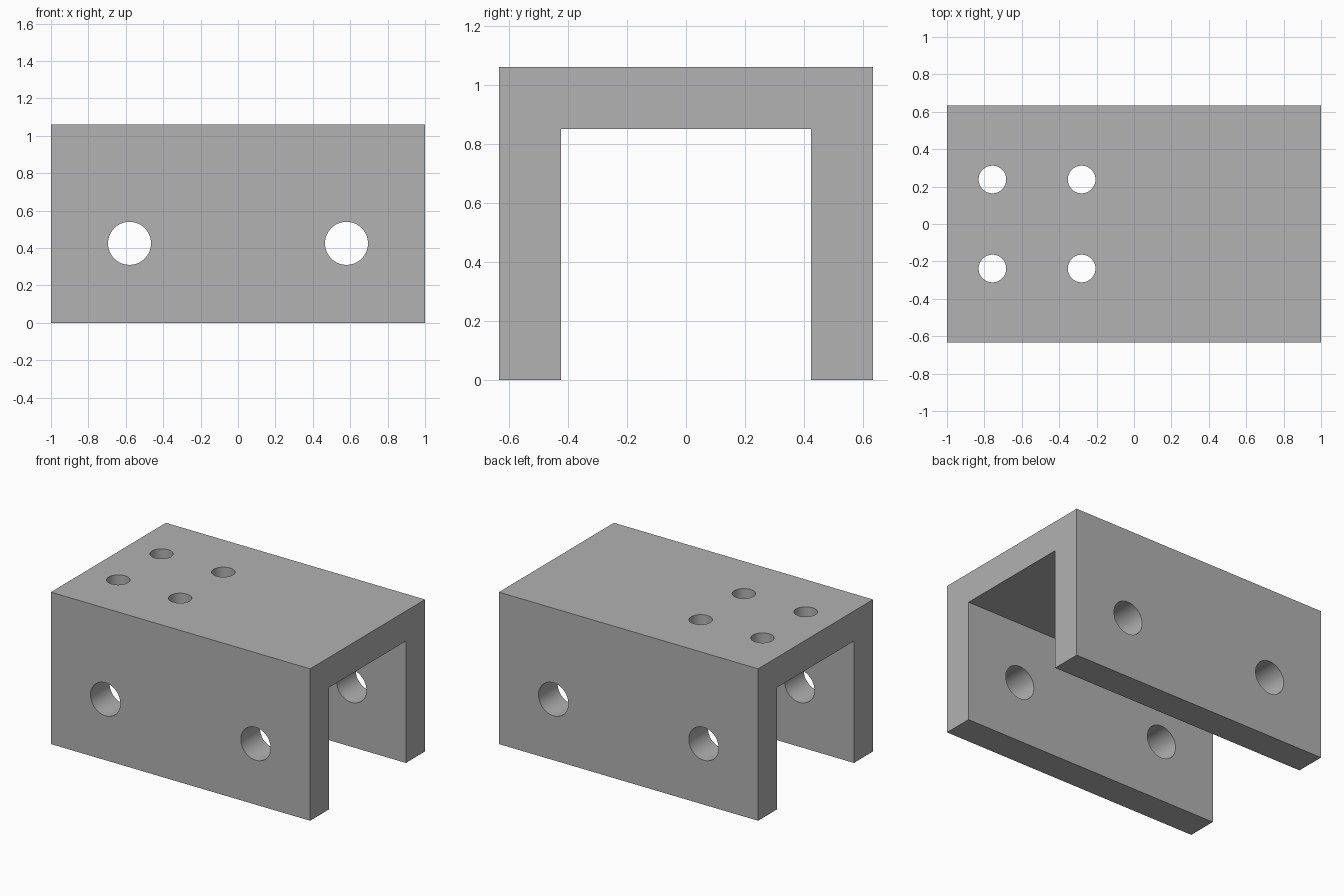
import bpy
import bmesh
from math import pi
from mathutils import Matrix, Vector

cube = bpy.data.objects.get("Cube")
if cube:
    bpy.data.objects.remove(cube, do_unlink=True)

LENGTH, HALF_DEPTH, HEIGHT = 2.0, 0.633, 1.06
INNER, CEILING = 0.423, 0.85

grey = bpy.data.materials.new("plain_grey")
grey.use_nodes = True
colour = (0.445, 0.445, 0.445, 1)
grey.diffuse_color = colour
grey.node_tree.nodes["Principled BSDF"].inputs["Base Color"].default_value = colour


def make_object(name, bm):
    bmesh.ops.recalc_face_normals(bm, faces=bm.faces)
    mesh = bpy.data.meshes.new(name)
    bm.to_mesh(mesh)
    bm.free()
    mesh.materials.append(grey)
    obj = bpy.data.objects.new(name, mesh)
    bpy.context.collection.objects.link(obj)
    return obj


def add_drill(bm, centre, radius, depth, rotation):
    bmesh.ops.create_cone(bm, cap_ends=True, segments=64, radius1=radius, radius2=radius,
                          depth=depth, matrix=Matrix.Translation(centre) @ rotation)


# Channel bracket: inverted U profile extruded along x
half_profile = [(HALF_DEPTH, HEIGHT), (HALF_DEPTH, 0), (INNER, 0), (INNER, CEILING)]
profile = half_profile + [(-y, z) for y, z in reversed(half_profile)]
bm = bmesh.new()
face = bm.faces.new([bm.verts.new((-LENGTH / 2, y, z)) for y, z in profile])
swept = bmesh.ops.extrude_face_region(bm, geom=[face])["geom"]
bmesh.ops.translate(bm, vec=Vector((LENGTH, 0, 0)),
                    verts=[v for v in swept if isinstance(v, bmesh.types.BMVert)])
bracket = make_object("channel_bracket", bm)

# Drills: two through both walls, four through one end of the top plate
bm = bmesh.new()
for x in (-0.58, 0.58):
    add_drill(bm, (x, 0, 0.425), 0.115, 2, Matrix.Rotation(pi / 2, 4, "X"))
for x in (-0.757, -0.28):
    for y in (-0.238, 0.238):
        add_drill(bm, (x, y, HEIGHT), 0.074, 0.6, Matrix.Identity(4))
drills = make_object("hole_cutters", bm)
drills.hide_render = True

# Cut the holes and smooth their walls
cut = bracket.modifiers.new("holes", "BOOLEAN")
cut.operation = "DIFFERENCE"
cut.solver = "EXACT"
cut.object = drills
bpy.ops.object.select_all(action="DESELECT")
bpy.context.view_layer.objects.active = bracket
bracket.select_set(True)
bpy.ops.object.modifier_apply(modifier=cut.name)
bpy.data.objects.remove(drills, do_unlink=True)
bpy.ops.object.shade_smooth_by_angle(angle=pi / 6)
